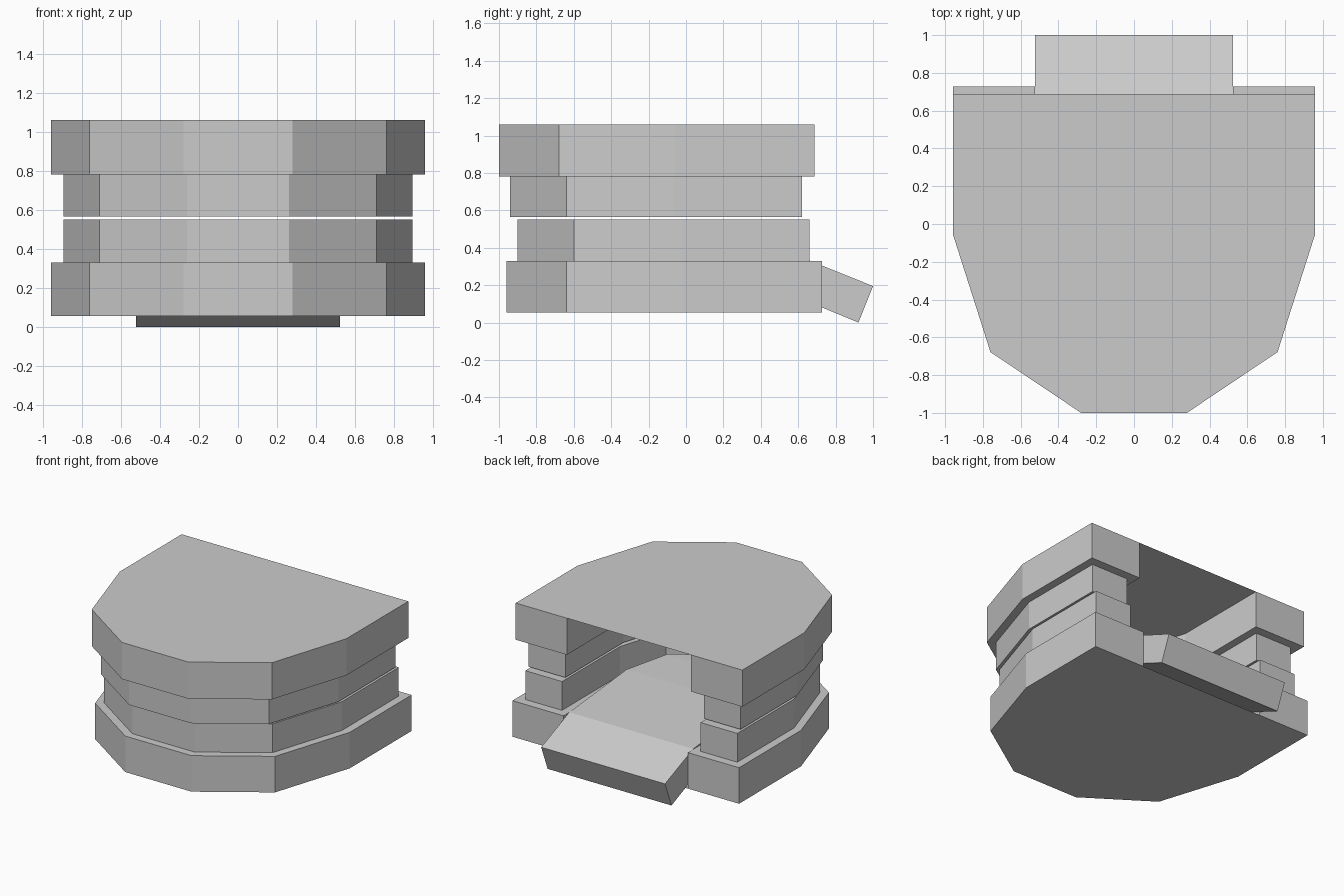
import bpy, bmesh

if "Cube" in bpy.data.objects:
    bpy.data.objects.remove(bpy.data.objects["Cube"])


def mirrored(half):
    """Half outline (back to front, +x) -> full open U path."""
    return half + [(-x, y) for x, y in reversed(half)]


def finish(name, bm):
    bmesh.ops.recalc_face_normals(bm, faces=bm.faces)
    mesh = bpy.data.meshes.new(name)
    bm.to_mesh(mesh)
    bm.free()
    obj = bpy.data.objects.new(name, mesh)
    bpy.context.collection.objects.link(obj)
    return obj


def arch(name, outer, inner, z0, z1, dy, cap_z=None):
    """U-shaped block; cap_z closes the opening with a thin sheet."""
    bm = bmesh.new()
    rings = []
    for (ox, oy), (ix, iy) in zip(mirrored(outer), mirrored(inner)):
        rings.append([bm.verts.new((ox, oy + dy, z0)), bm.verts.new((ox, oy + dy, z1)),
                      bm.verts.new((ix, iy + dy, z1)), bm.verts.new((ix, iy + dy, z0))])
    for a, b in zip(rings, rings[1:]):
        for i in range(4):
            j = (i + 1) % 4
            bm.faces.new((a[i], a[j], b[j], b[i]))
    bm.faces.new(rings[0])
    bm.faces.new(rings[-1])
    finish(name, bm)
    if cap_z is not None:
        sheet = bmesh.new()
        sheet.faces.new([sheet.verts.new((x, y + dy, cap_z)) for x, y in mirrored(inner)])
        finish(name + "_plate", sheet)


# Profiles for the gums and the slightly smaller tooth rows
gum_out = [(.957, .687), (.957, -.06), (.76, -.678), (.28, -1.0)]
gum_in = [(.525, .687), (.525, -.07), (.42, -.41), (.155, -.59)]
teeth_out = [(.895, .62), (.895, -.065), (.71, -.64), (.262, -.94)]
teeth_in = [(.585, .62), (.585, -.08), (.464, -.46), (.175, -.65)]

arch("upper_gum", gum_out, gum_in, .78, 1.06, 0, cap_z=1.06)
arch("upper_teeth", teeth_out, teeth_in, .565, .78, 0)
arch("lower_teeth", teeth_out, teeth_in, .33, .55, .04)
arch("lower_gum", gum_out, gum_in, .055, .33, .04, cap_z=.055)

# Tongue: cross rows (half width, top y, top z, bottom y, bottom z)
rows = [(.523, 1.0, .195, .922, 0),
        (.523, .66, .332, .62, .125),
        (.523, -.03, .395, -.03, .18),
        (.418, -.37, .41, -.37, .19),
        (.155, -.55, .41, -.55, .19)]
bm = bmesh.new()
loops = [[bm.verts.new(p) for p in ((w, ty, tz), (-w, ty, tz), (-w, by, bz), (w, by, bz))]
         for w, ty, tz, by, bz in rows]
for a, b in zip(loops, loops[1:]):
    for i in range(4):
        j = (i + 1) % 4
        bm.faces.new((a[i], a[j], b[j], b[i]))
bm.faces.new(loops[0])
bm.faces.new(loops[-1])
finish("tongue", bm)
